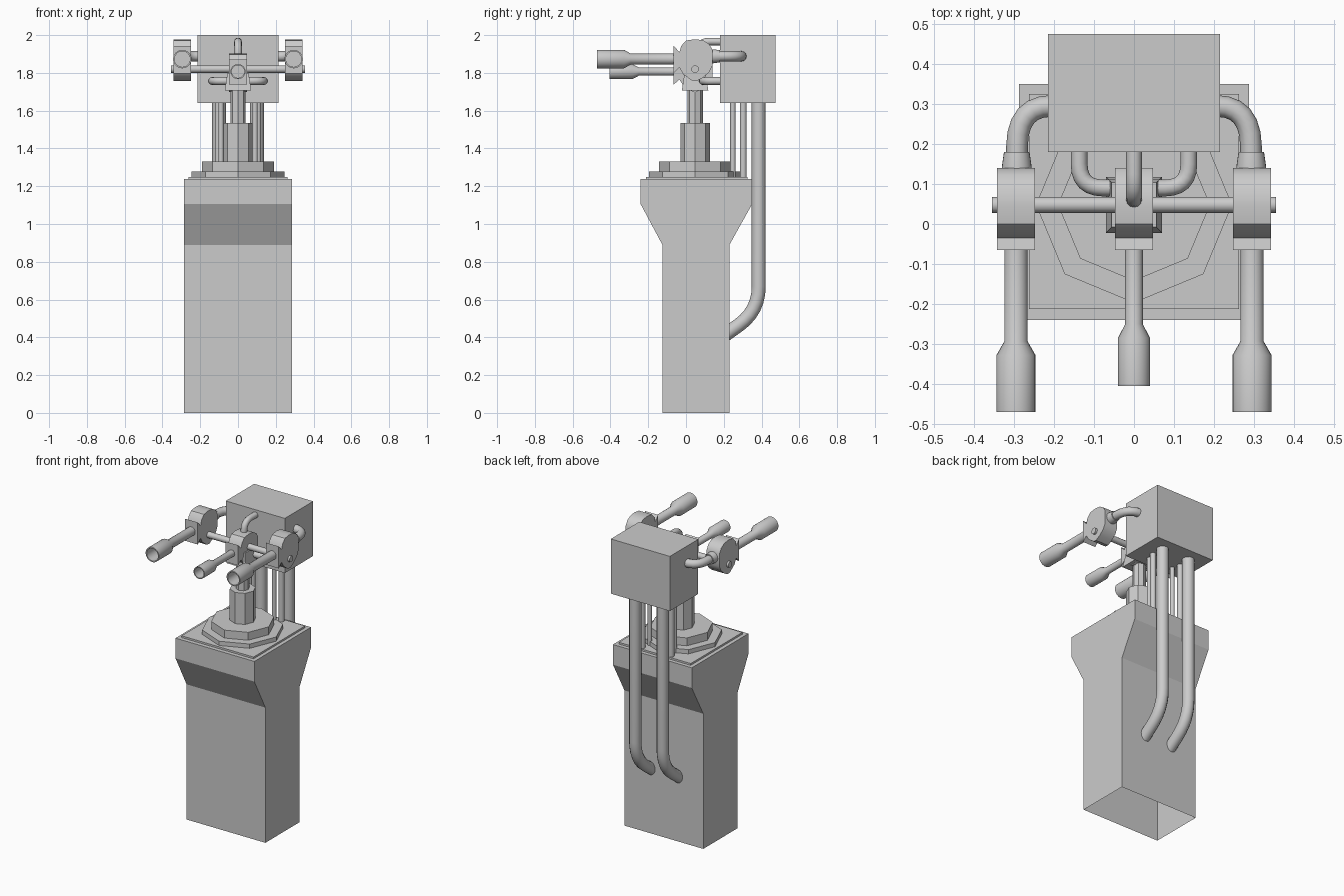
import bpy, bmesh, math
from mathutils import Vector, Matrix

cube = bpy.data.objects.get("Cube")
if cube:
    bpy.data.objects.remove(cube, do_unlink=True)

GREY = (0.6, 0.6, 0.6, 1)
mat = bpy.data.materials.new("plain_grey")
mat.use_nodes = True
mat.diffuse_color = GREY
mat.node_tree.nodes["Principled BSDF"].inputs["Base Color"].default_value = GREY

AXIS_Y = 0.048


def finish(name, bm, smooth=0):
    bmesh.ops.recalc_face_normals(bm, faces=bm.faces)
    mesh = bpy.data.meshes.new(name)
    bm.to_mesh(mesh)
    bm.free()
    mesh.materials.append(mat)
    ob = bpy.data.objects.new(name, mesh)
    bpy.context.collection.objects.link(ob)
    if smooth:
        bpy.ops.object.select_all(action='DESELECT')
        ob.select_set(True)
        bpy.context.view_layer.objects.active = ob
        bpy.ops.object.shade_smooth_by_angle(angle=math.radians(smooth))
    return ob


def box(name, lo, hi):
    lo, hi = Vector(lo), Vector(hi)
    bm = bmesh.new()
    bmesh.ops.create_cube(bm, size=1, matrix=Matrix.Translation((lo + hi) / 2)
                          @ Matrix.Diagonal((*(hi - lo), 1)))
    return finish(name, bm)


def frustum(name, sides, r0, r1, z0, z1, turn=0):
    bm = bmesh.new()
    bmesh.ops.create_cone(bm, cap_ends=True, segments=sides, radius1=r0, radius2=r1, depth=z1 - z0,
                          matrix=Matrix.Translation((0, AXIS_Y, (z0 + z1) / 2))
                          @ Matrix.Rotation(turn, 4, 'Z'))
    return finish(name, bm)


def extrude_x(name, profile, x0, x1, smooth=0, open_bottom=False):
    """Sweep a closed (y, z) profile along x."""
    bm = bmesh.new()
    face = bm.faces.new([bm.verts.new((x0, y, z)) for y, z in profile])
    new = bmesh.ops.extrude_face_region(bm, geom=[face], use_keep_orig=True)["geom"]
    bmesh.ops.translate(bm, vec=(x1 - x0, 0, 0),
                        verts=[v for v in new if isinstance(v, bmesh.types.BMVert)])
    if open_bottom:
        low = [f for f in bm.faces if max(v.co.z for v in f.verts) < 0.001]
        bmesh.ops.delete(bm, geom=low, context='FACES')
    return finish(name, bm, smooth)


def lathe_y(name, profile, x, z, steps=24):
    """Spin an (r, y) profile round an axis parallel to y."""
    bm = bmesh.new()
    vs = [bm.verts.new((x + r, y, z)) for r, y in profile]
    edges = [bm.edges.new(p) for p in zip(vs, vs[1:])]
    bmesh.ops.spin(bm, geom=vs + edges, cent=(x, 0, z), axis=(0, 1, 0),
                   angle=math.tau, steps=steps, use_merge=True)
    bmesh.ops.remove_doubles(bm, verts=bm.verts, dist=0.0001)
    return finish(name, bm, 35)


def tube(name, path, r, bend=0.08):
    """Round pipe along a path with rounded corners."""
    pts = [Vector(p) for p in path]
    line = [pts[0]]
    for a, b, c in zip(pts, pts[1:], pts[2:]):
        p = b + (a - b).normalized() * min(bend, (a - b).length * 0.95)
        q = b + (c - b).normalized() * min(bend, (c - b).length * 0.95)
        for i in range(7):
            t = i / 6
            line.append(p * (1 - t) ** 2 + b * 2 * t * (1 - t) + q * t * t)
    line.append(pts[-1])
    curve = bpy.data.curves.new(name, 'CURVE')
    curve.dimensions = '3D'
    curve.bevel_depth = r
    curve.bevel_resolution = 4
    curve.use_fill_caps = True
    spline = curve.splines.new('POLY')
    spline.points.add(len(line) - 1)
    for sp, p in zip(spline.points, line):
        sp.co = (*p, 1)
    spline.use_smooth = True
    curve.materials.append(mat)
    ob = bpy.data.objects.new(name, curve)
    bpy.context.collection.objects.link(ob)


# Pedestal with flared head, open underneath
extrude_x("pedestal", [(-0.125, 0), (0.23, 0), (0.23, 0.89), (0.35, 1.105), (0.35, 1.238),
                       (-0.24, 1.238), (-0.24, 1.105), (-0.125, 0.89)],
          -0.287, 0.287, open_bottom=True)
box("top_plate", (-0.262, -0.213, 1.23), (0.262, 0.325, 1.25))

# Stepped turntable and post
frustum("turntable_lower", 8, 0.245, 0.245, 1.25, 1.278)
frustum("turntable_upper", 8, 0.19, 0.19, 1.278, 1.33)
frustum("post_lower", 8, 0.078, 0.078, 1.33, 1.535)
frustum("post_upper", 8, 0.041, 0.041, 1.535, 1.71)
frustum("cradle", 4, 0.07 * 2 ** 0.5, 0.056 * 2 ** 0.5, 1.707, 1.8, math.pi / 4)

# Cross axle
tube("axle", [(-0.355, AXIS_Y, 1.82), (0.355, AXIS_Y, 1.82)], 0.02)

# Supply box at the back
box("supply_box", (-0.215, 0.18, 1.64), (0.215, 0.475, 2.0))

# Nozzle housing outline about the barrel axis: round back, flared front
HOUSING = [(-0.065, 0.07), (-0.035, 0.037), (-0.025, 0.07), (0, 0.098), (0.045, 0.105),
           (0.09, 0.1), (0.122, 0.08), (0.14, 0.05), (0.14, -0.035), (0.122, -0.07),
           (0.09, -0.098), (0.055, -0.117), (0.03, -0.113), (-0.015, -0.08),
           (-0.035, -0.045), (-0.065, -0.075)]


def nozzle(name, x, z, muzzle_r, barrel_r, tip, neck, height):
    extrude_x(name + "_housing", [(y, z + h * height) for y, h in HOUSING],
              x - 0.047, x + 0.047, smooth=32)
    bore = muzzle_r * 0.84
    lathe_y(name + "_barrel", [(barrel_r, 0), (barrel_r, neck + 0.035), (muzzle_r, neck),
                               (muzzle_r, tip), (bore, tip), (bore, neck), (0, neck)], x, z)


nozzle("centre_nozzle", 0, 1.807, 0.04, 0.022, -0.405, -0.285, 0.92)

for side, s in (("left", 1), ("right", -1)):
    nozzle(side + "_nozzle", s * 0.295, 1.873, 0.049, 0.029, -0.47, -0.328, 1)
    # Feed pipe from the box to the outer nozzle
    lathe_y(side + "_collar", [(0, 0.12), (0.037, 0.12), (0.037, 0.145), (0.032, 0.18), (0, 0.18)],
            s * 0.293, 1.888)
    tube(side + "_feed_pipe", [(s * 0.293, 0.14, 1.888), (s * 0.291, 0.295, 1.888),
                               (s * 0.2, 0.295, 1.888)], 0.027, 0.1)
    # Small pipe from the box to the cradle
    tube(side + "_cradle_pipe", [(s * 0.137, 0.2, 1.757), (s * 0.137, 0.09, 1.757),
                                 (s * 0.04, 0.09, 1.757)], 0.021, 0.06)
    # Main riser bending into the pedestal
    tube(side + "_riser", [(s * 0.1, 0.385, 1.66), (s * 0.1, 0.385, 0.54),
                           (s * 0.1, 0.21, 0.415)], 0.037, 0.13)
    # Thin conduits between pedestal and box
    tube(side + "_conduit_back", [(s * 0.105, 0.303, 1.24), (s * 0.105, 0.303, 1.66)], 0.018)
    tube(side + "_conduit_front", [(s * 0.09, 0.248, 1.24), (s * 0.09, 0.248, 1.66)], 0.014)

# Pipe over the top into the centre housing
tube("centre_feed_pipe", [(0, 0.2, 1.966), (0, 0.065, 1.966), (0, 0.06, 1.87)], 0.02, 0.06)
